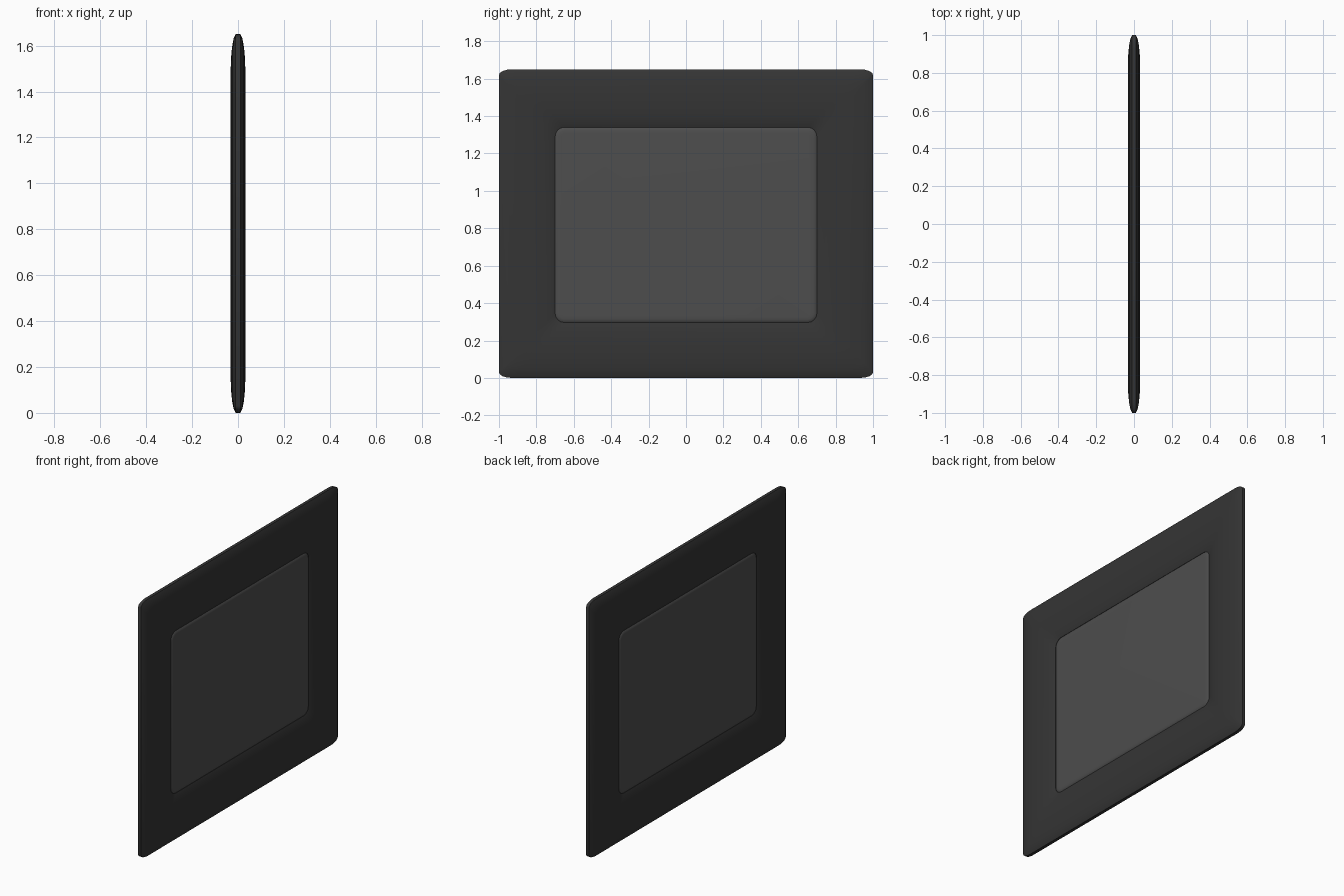
import bpy, bmesh, math

if "Cube" in bpy.data.objects:
    bpy.data.objects.remove(bpy.data.objects["Cube"])

OUTER = (1.0, 0.825, 0.825, 0.07, 0.03)    # half width, half height, centre z, corner size y, z
INNER = (0.70, 0.522, 0.818, 0.05, 0.05)
SEG = 4


def ring(bm, spec, x):
    hw, hh, cz, ry, rz = spec
    verts = []
    for sy, sz, start in ((1, 1, 0), (-1, 1, 90), (-1, -1, 180), (1, -1, 270)):
        for i in range(SEG + 1):
            a = math.radians(start + 90 * i / SEG)
            verts.append(bm.verts.new((x, sy * (hw - ry) + ry * math.cos(a),
                                       cz + sz * (hh - rz) + rz * math.sin(a))))
    return verts


def bridge(bm, a, b):
    n = len(a)
    for i in range(n):
        j = (i + 1) % n
        bm.faces.new((a[i], a[j], b[j], b[i]))


def finish(bm, name, grey):
    bmesh.ops.recalc_face_normals(bm, faces=bm.faces[:])
    mesh = bpy.data.meshes.new(name)
    bm.to_mesh(mesh)
    bm.free()
    ob = bpy.data.objects.new(name, mesh)
    bpy.context.collection.objects.link(ob)
    mat = bpy.data.materials.new(name + "_dark")
    mat.diffuse_color = (grey, grey, grey, 1)
    mat.use_nodes = True
    mat.node_tree.nodes["Principled BSDF"].inputs["Base Color"].default_value = mat.diffuse_color
    mesh.materials.append(mat)
    bpy.ops.object.select_all(action='DESELECT')
    ob.select_set(True)
    bpy.context.view_layer.objects.active = ob
    bpy.ops.object.shade_smooth_by_angle(angle=math.radians(40))


def blend(t):
    return tuple(a + (b - a) * t for a, b in zip(OUTER, INNER))


# Frame: rounded moulding, same on both faces, (outer-to-inner position, half thickness)
half = [(0, 0.010), (0.06, 0.019), (0.18, 0.026), (0.34, 0.0305), (0.5, 0.032),
        (0.66, 0.0305), (0.82, 0.026), (0.94, 0.019), (1, 0.012)]
profile = half + [(t, -x) for t, x in reversed(half)]
bm = bmesh.new()
rings = [ring(bm, blend(t), x) for t, x in profile]
for i, r in enumerate(rings):
    bridge(bm, r, rings[(i + 1) % len(rings)])
finish(bm, "frame", 0.035)

# Panel: thin slab with softened edges, visible from both faces
steps = [(0.035, 0.0180), (0.018, 0.0172), (0.006, 0.0145), (0.0, 0.010)]
steps += [(d, -x) for d, x in reversed(steps)]
bm = bmesh.new()
rings = []
for d, x in steps:
    hw, hh, cz, ry, rz = INNER
    rings.append(ring(bm, (hw - d, hh - d, cz, ry - d, rz - d), x))
for a, b in zip(rings, rings[1:]):
    bridge(bm, a, b)
bm.faces.new(rings[0])
bm.faces.new(rings[-1])
finish(bm, "panel", 0.075)
